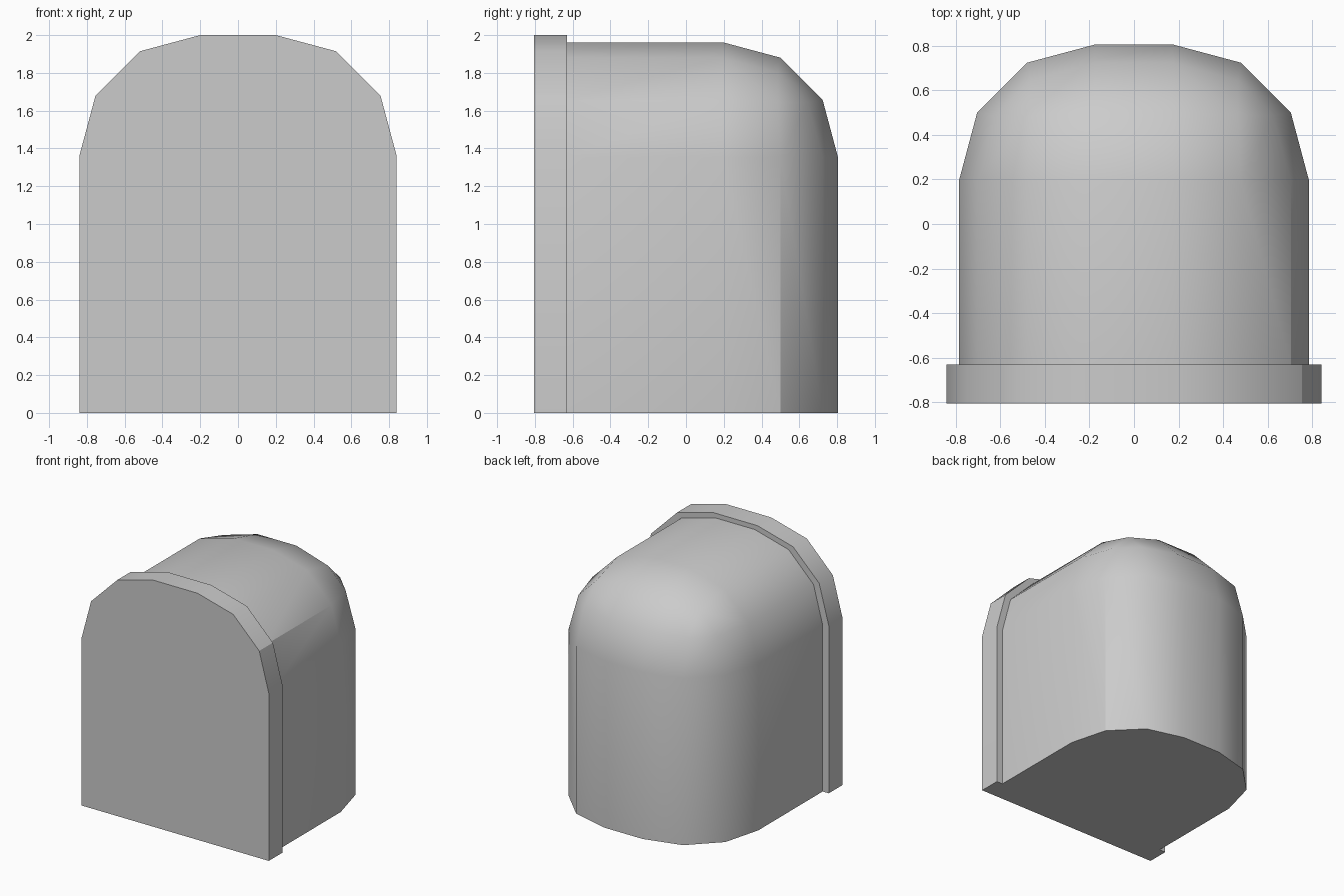
import bpy, bmesh, math
from mathutils import Vector

if "Cube" in bpy.data.objects:
    bpy.data.objects.remove(bpy.data.objects["Cube"])

grey = bpy.data.materials.new("light grey")
grey.use_nodes = True
grey.diffuse_color = (0.6, 0.6, 0.6, 1)
grey.node_tree.nodes["Principled BSDF"].inputs["Base Color"].default_value = grey.diffuse_color


def rounded_block(name, half_width, y0, y1, height, radius, round_back):
    """Box with its upper edges, and optionally its rear edges, rounded in three facets."""
    bm = bmesh.new()
    bmesh.ops.create_cube(bm, size=1)
    for v in bm.verts:
        v.co = Vector((v.co.x * 2 * half_width,
                       y1 if v.co.y > 0 else y0,
                       height if v.co.z > 0 else 0))

    def is_rounded(edge):
        a, b = (v.co for v in edge.verts)
        mid = (a + b) / 2
        top_side = mid.z == height and abs(mid.x) == half_width
        rear = mid.y == y1 and mid.z > 0
        return top_side or (round_back and rear)

    bm.normal_update()
    half_width = max(v.co.x for v in bm.verts)
    height = max(v.co.z for v in bm.verts)
    y1 = max(v.co.y for v in bm.verts)
    bmesh.ops.bevel(bm, geom=[e for e in bm.edges if is_rounded(e)], offset=radius,
                    offset_type='OFFSET', segments=3, profile=0.5, affect='EDGES')
    bmesh.ops.recalc_face_normals(bm, faces=bm.faces[:])
    mesh = bpy.data.meshes.new(name)
    bm.to_mesh(mesh)
    bm.free()
    mesh.materials.append(grey)
    obj = bpy.data.objects.new(name, mesh)
    bpy.context.collection.objects.link(obj)
    bpy.ops.object.select_all(action='DESELECT')
    obj.select_set(True)
    bpy.context.view_layer.objects.active = obj
    bpy.ops.object.shade_smooth_by_angle(angle=math.radians(35))

    # crease along the first long facet on the left side
    crease_x = half_width - radius * (1 - math.cos(math.radians(30)))
    for e in mesh.edges:
        a, b = (mesh.vertices[i].co for i in e.vertices)
        if all(abs(p.x - crease_x) < 0.01 for p in (a, b)) and (a - b).length > 0.7:
            e.use_edge_sharp = True
    return obj


rounded_block("front_plate", 0.84, -0.805, -0.63, 2.0, 0.64, False)
rounded_block("domed_body", 0.785, -0.63, 0.805, 1.962, 0.61, True)
# the plate is too short for the length test, so crease its long facet directly
plate = bpy.data.objects["front_plate"].data
for e in plate.edges:
    a, b = (plate.vertices[i].co for i in e.vertices)
    if abs(a.x - b.x) < 0.01 and 0.7 < a.x < 0.8 and abs(a.y - b.y) > 0.1:
        e.use_edge_sharp = True
